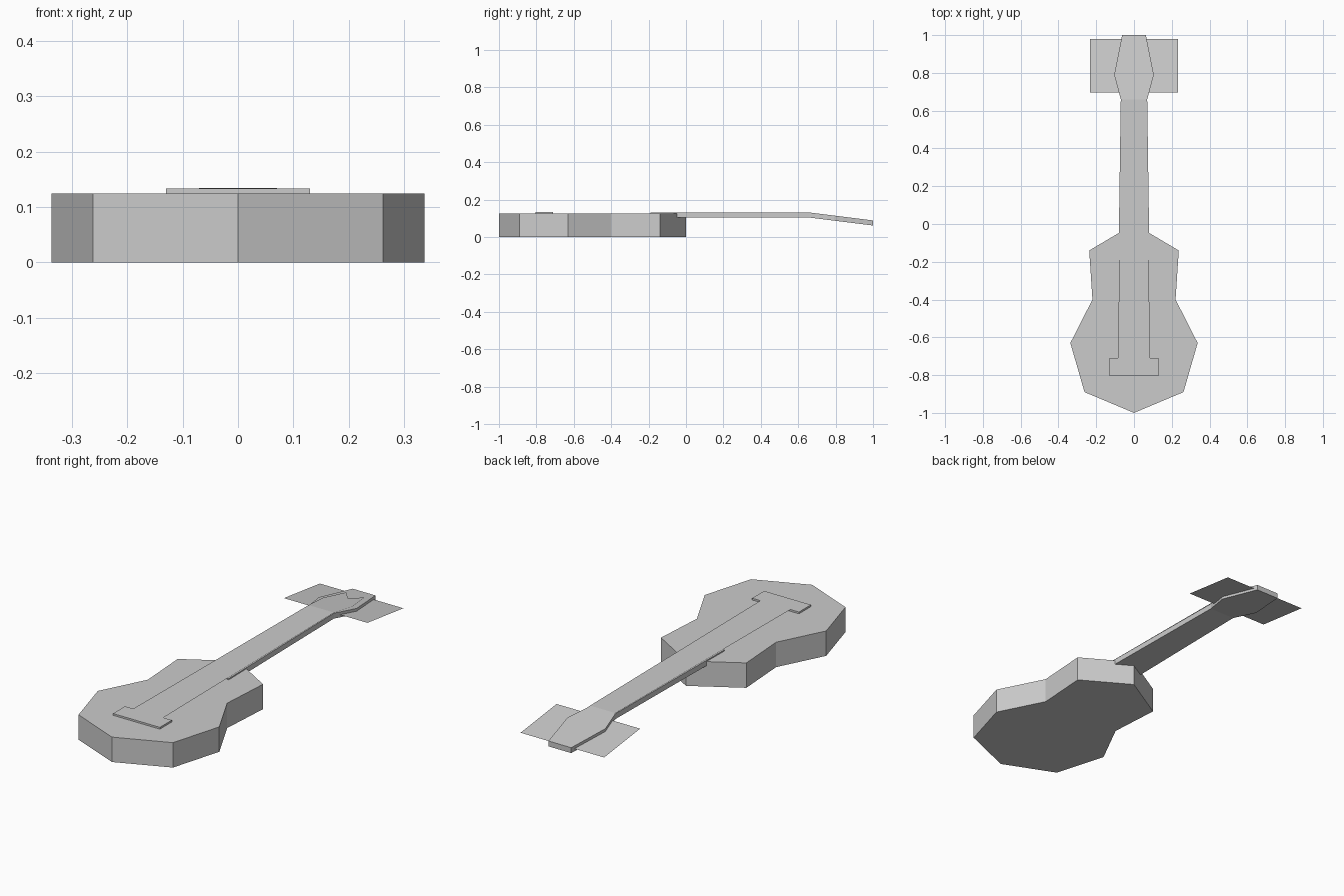
import bpy, bmesh

if "Cube" in bpy.data.objects:
    bpy.data.objects.remove(bpy.data.objects["Cube"])

grey = bpy.data.materials.new("plain grey")
grey.diffuse_color = (0.6, 0.6, 0.6, 1)
grey.use_nodes = True
grey.node_tree.nodes["Principled BSDF"].inputs["Base Color"].default_value = grey.diffuse_color


def mirrored(half):
    """Close a right-hand outline (bottom to top) with its mirror image."""
    return half + [(-x, y) for x, y in reversed(half) if x > 0]


def slab(name, outline, z, thick=0.0, bend=None):
    """Flat or extruded outline; bend maps y to a drop in height."""
    bm = bmesh.new()
    face = bm.faces.new([bm.verts.new((x, y, z)) for x, y in outline])
    if thick:
        out = bmesh.ops.extrude_face_region(bm, geom=[face])
        for v in out["geom"]:
            if isinstance(v, bmesh.types.BMVert):
                v.co.z -= thick
        bmesh.ops.recalc_face_normals(bm, faces=bm.faces)
    if bend:
        # crease where the headstock starts leaning back
        bmesh.ops.bisect_plane(bm, geom=bm.verts[:] + bm.edges[:] + bm.faces[:],
                               plane_co=(0, BEND_Y, 0), plane_no=(0, 1, 0))
        for v in bm.verts:
            v.co.z -= bend(v.co.y)
    mesh = bpy.data.meshes.new(name)
    bm.to_mesh(mesh)
    bm.free()
    mesh.materials.append(grey)
    obj = bpy.data.objects.new(name, mesh)
    bpy.context.collection.objects.link(obj)
    return obj


def rect(w, y0, y1):
    return mirrored([(w, y0), (w, y1)])


BEND_Y = 0.66


def lean(y):
    return max(0.0, y - BEND_Y) * 0.125


# Body with a narrow waist
slab("body", mirrored([(0, -1), (0.262, -0.89), (0.337, -0.63), (0.22, -0.4),
                       (0.237, -0.14), (0, 0)]), 0.125, 0.125)

# Neck and headstock in one bent piece
slab("neck_and_headstock", mirrored([(0.082, -0.19), (0.07, 0.66), (0.105, 0.79),
                                     (0.063, 1.0)]), 0.131, 0.027, lean)

# Bridge and sound hole plate on the body
slab("bridge", rect(0.13, -0.805, -0.71), 0.134, 0.012)
slab("sound_hole", rect(0.13, -0.48, -0.21), 0.1265)

# Sheet of strings running from the bridge to a notched end on the headstock
slab("strings", mirrored([(0.084, -0.74), (0.07, 0.66), (0.082, 0.79),
                          (0.05, 0.93), (0, 0.87)]), 0.1345, 0, lean)

# Sheet of tuning pegs through the headstock
slab("tuning_pegs", rect(0.232, 0.695, 0.98), 0.117, 0, lean)
